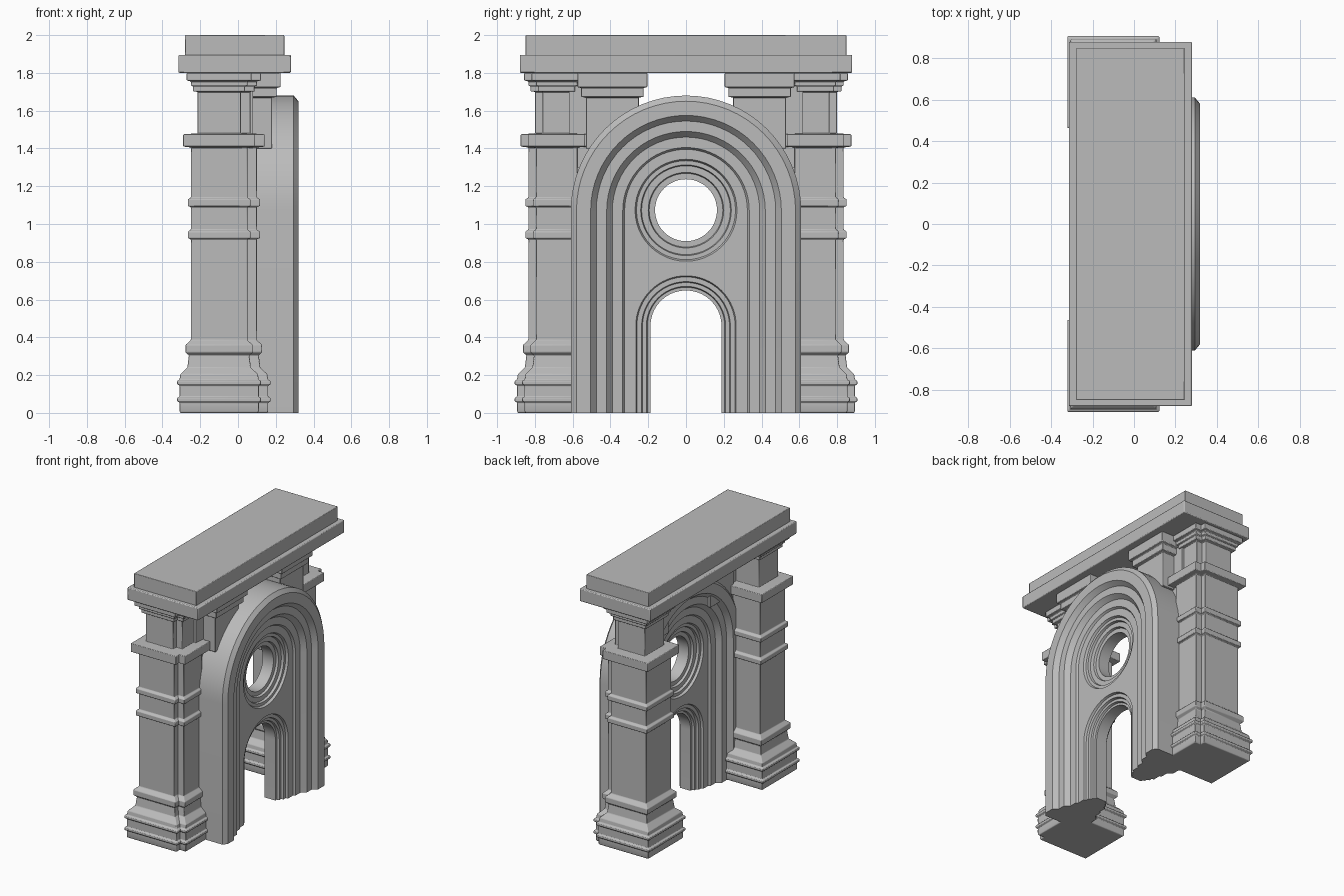
import bpy, bmesh
from math import sin, cos, pi
from mathutils import Vector

cube = bpy.data.objects.get("Cube")
if cube:
    bpy.data.objects.remove(cube)

stone = bpy.data.materials.new("grey stone")
stone.use_nodes = True
stone.diffuse_color = (0.5, 0.5, 0.5, 1)
stone.node_tree.nodes["Principled BSDF"].inputs["Base Color"].default_value = (0.5, 0.5, 0.5, 1)


def finish(name, bm, bevel=0.0):
    bmesh.ops.recalc_face_normals(bm, faces=bm.faces)
    mesh = bpy.data.meshes.new(name)
    bm.to_mesh(mesh)
    bm.free()
    mesh.materials.append(stone)
    ob = bpy.data.objects.new(name, mesh)
    bpy.context.collection.objects.link(ob)
    if bevel:
        mod = ob.modifiers.new("soft edges", "BEVEL")
        mod.width, mod.segments, mod.limit_method = bevel, 2, "ANGLE"
    bpy.ops.object.select_all(action="DESELECT")
    ob.select_set(True)
    bpy.context.view_layer.objects.active = ob
    bpy.ops.object.shade_smooth_by_angle(angle=0.5)
    return ob


def stack(name, sections, bevel=0.0):
    """Loft of rectangles (z, x0, x1, y0, y1)."""
    bm = bmesh.new()
    loops = [[bm.verts.new(p) for p in ((a, c, z), (b, c, z), (b, d, z), (a, d, z))]
             for z, a, b, c, d in sections]
    for lo, hi in zip(loops, loops[1:]):
        for i in range(4):
            j = (i + 1) % 4
            bm.faces.new((lo[i], lo[j], hi[j], hi[i]))
    bm.faces.new(loops[0])
    bm.faces.new(loops[-1])
    return finish(name, bm, bevel)


def arch_path(r, spring, n=32):
    arc = [(r * cos(pi * i / n), spring + r * sin(pi * i / n)) for i in range(n + 1)]
    return [(r, 0)] + arc + [(-r, 0)]


def ring_path(r, z, n=48):
    return [(r * cos(2 * pi * i / n), z + r * sin(2 * pi * i / n)) for i in range(n)]


def sweep(name, half, path, centre, closed):
    """Sweep a (radius, half depth) profile, mirrored front to back, round a path."""
    profile = half + [(r, -d) for r, d in reversed(half)]
    bm = bmesh.new()
    rows = [[bm.verts.new((MID + d, y, z)) for y, z in path(r, centre)] for r, d in profile]
    n = len(rows[0])
    for a, b in zip(rows, rows[1:] + rows[:1]):
        for i in range(n if closed else n - 1):
            j = (i + 1) % n
            bm.faces.new((a[i], a[j], b[j], b[i]))
    if not closed:
        for end in (0, -1):
            bm.faces.new([row[end] for row in rows])
    return finish(name, bm)


# Entablature
stack("cornice", [(1.8, -.315, .28, -.88, .88), (1.895, -.315, .28, -.88, .88)], .006)
stack("top_slab", [(1.89, -.28, .245, -.85, .85), (2.0, -.28, .245, -.85, .85)], .004)

# Pillars: (height, half width) profile, with a narrower strip on the arch side
PX, PY = -.1, .685
SHAFT = [(0, .205), (.01, .21), (.055, .21), (.06, .222), (.08, .222), (.085, .21), (.145, .21),
         (.15, .222), (.17, .222), (.175, .21), (.205, .205), (.24, .168), (.305, .16),
         (.32, .178), (.36, .178), (.385, .15), (.92, .15), (.925, .166), (.96, .166),
         (.97, .15), (1.09, .15), (1.095, .166), (1.13, .166), (1.14, .15), (1.405, .15),
         (1.41, .19), (1.475, .19), (1.48, .115), (1.7, .115), (1.702, .138), (1.73, .138),
         (1.732, .15), (1.755, .15), (1.76, .172), (1.8, .172)]
BRACKET = [(1.4, 0), (1.67, 0), (1.672, .025), (1.72, .025), (1.725, .045), (1.8, .045)]
for side, label in ((1, "left"), (-1, "right")):
    y = PY * side
    stack(label + "_pillar", [(z, PX - h, PX + h, y - h, y + h) for z, h in SHAFT], .004)
    stack(label + "_pillar_strip", [(z, PX, PX + h + .05, y - h + .04, y + h - .04)
                                    for z, h in SHAFT], .004)
    # Bracket between arch and cornice, tied back to the pillar
    y = .39 * side
    stack(label + "_bracket", [(z, -.03 - e, .18 + e, y - .14 - e, y + .14 + e)
                               for z, e in BRACKET], .004)
    y = .56 * side
    stack(label + "_bracket_tie", [(z, -.02, .08, y - .06, y + .06) for z in (1.3, 1.8)])

# Arch with stepped mouldings on both faces
MID, SPRING, DOOR, WINDOW = .138, 1.07, .46, 1.073
sweep("arch_surround", [(.61, .157), (.58, .182), (.505, .182), (.475, .147), (.42, .147),
                        (.39, .112), (.335, .112), (.325, .097)], arch_path, SPRING, False)
sweep("doorway_moulding", [(.266, .097), (.26, .08), (.235, .08), (.23, .062), (.21, .062),
                           (.205, .045), (.188, .045)], arch_path, DOOR, False)
sweep("window_moulding", [(.27, .097), (.262, .08), (.24, .08), (.235, .062), (.2, .062),
                          (.195, .045), (.164, .045)], ring_path, WINDOW, True)

# Panel filling the arch, pierced by doorway and round window
outline = arch_path(.325, SPRING) + list(reversed(arch_path(.266, DOOR)))
curve = bpy.data.curves.new("panel_outline", "CURVE")
curve.dimensions, curve.fill_mode, curve.extrude = "2D", "BOTH", .097
for pts in (outline, ring_path(.27, WINDOW)):
    spline = curve.splines.new("POLY")
    spline.points.add(len(pts) - 1)
    for p, (y, z) in zip(spline.points, pts):
        p.co = (y, z, 0, 1)
    spline.use_cyclic_u = True
helper = bpy.data.objects.new("panel_outline", curve)
bpy.context.collection.objects.link(helper)
bpy.context.view_layer.update()
bm = bmesh.new()
bm.from_mesh(helper.to_mesh())
helper.to_mesh_clear()
bpy.data.objects.remove(helper)
bmesh.ops.remove_doubles(bm, verts=bm.verts, dist=1e-5)
for v in bm.verts:
    v.co = Vector((MID + v.co.z, v.co.x, v.co.y))
finish("arch_panel", bm)
